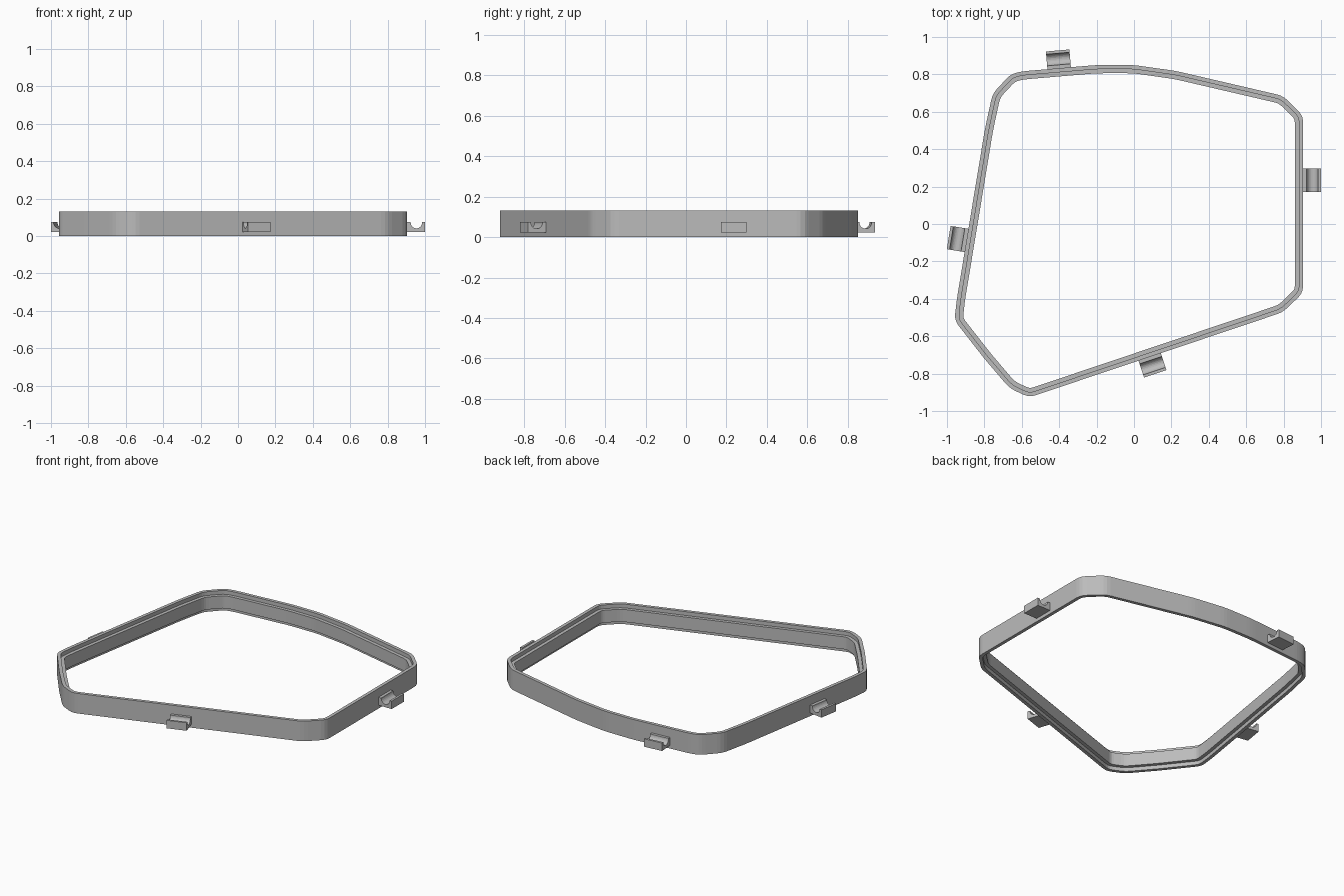
import bpy, bmesh, math
from mathutils import Vector

cube = bpy.data.objects.get("Cube")
if cube:
    bpy.data.objects.remove(cube, do_unlink=True)

grey = bpy.data.materials.new("matte_grey")
grey.use_nodes = True
colour = (0.5, 0.5, 0.5, 1)
grey.diffuse_color = colour
grey.node_tree.nodes["Principled BSDF"].inputs["Base Color"].default_value = colour


def make_object(name, loops, closed):
    """Bridge a list of equal-length point loops; cap the ends unless closed."""
    bm = bmesh.new()
    rings = [[bm.verts.new(p) for p in loop] for loop in loops]
    pairs = list(zip(rings, rings[1:] + rings[:1])) if closed else list(zip(rings, rings[1:]))
    for a, b in pairs:
        for i in range(len(a)):
            j = (i + 1) % len(a)
            bm.faces.new((a[i], a[j], b[j], b[i]))
    if not closed:
        bm.faces.new(rings[0])
        bm.faces.new(rings[-1])
    bmesh.ops.recalc_face_normals(bm, faces=bm.faces)
    mesh = bpy.data.meshes.new(name)
    bm.to_mesh(mesh)
    bm.free()
    mesh.materials.append(grey)
    obj = bpy.data.objects.new(name, mesh)
    bpy.context.collection.objects.link(obj)
    return obj


def round_corners(points, cut, steps=3):
    """Replace each corner by a short quadratic arc."""
    result = []
    for i, p in enumerate(points):
        before, after = points[i - 1] - p, points[(i + 1) % len(points)] - p
        a = p + before.normalized() * min(cut, before.length * 0.4)
        b = p + after.normalized() * min(cut, after.length * 0.4)
        for k in range(steps + 1):
            t = k / steps
            result.append(a * (1 - t) ** 2 + p * 2 * t * (1 - t) + b * t * t)
    return result


def inset(points, distance):
    """Mitred inward offset of a counter-clockwise outline."""
    result = []
    for i, p in enumerate(points):
        d1 = (p - points[i - 1]).normalized()
        d2 = (points[(i + 1) % len(points)] - p).normalized()
        n1, n2 = Vector((-d1.y, d1.x)), Vector((-d2.y, d2.x))
        result.append(p + (n1 + n2) * distance / (1 + n1.dot(n2)))
    return result


# Frame: irregular outline swept with a stepped section
outline = [Vector(p) for p in (
    (-0.56, -0.927), (0.797, -0.471), (0.904, -0.367), (0.904, 0.58),
    (0.797, 0.685), (0.225, 0.818), (0, 0.85), (-0.2, 0.85), (-0.6, 0.816),
    (-0.66, 0.8), (-0.756, 0.697), (-0.797, 0.508), (-0.947, -0.4),
    (-0.96, -0.515), (-0.8, -0.72), (-0.665, -0.878))]
outline = round_corners(outline, 0.035)
HEIGHT, RIM, WIDTH, STEP = 0.132, 0.022, 0.044, 0.025
section = [(0, 0), (0, HEIGHT), (RIM, HEIGHT), (RIM, HEIGHT - STEP),
           (WIDTH, HEIGHT - STEP), (WIDTH, STEP), (RIM, STEP), (RIM, 0)]
make_object("frame", [[(p.x, p.y, z) for p in inset(outline, d)] for d, z in section], True)

# Clips: blocks with a round groove, standing out from the frame
LOW, HIGH, REACH, HALF = 0.022, 0.074, 0.096, 0.063
groove = [(0.05 + 0.031 * math.cos(a), HIGH - 0.033 * math.sin(a))
          for a in (math.pi * k / 12 for k in range(13))]
clip_section = [(-0.015, LOW), (REACH, LOW), (REACH, HIGH)] + groove + [(-0.015, HIGH)]


def add_clip(name, x, y, angle):
    loops = [[(u, side, z) for u, z in clip_section] for side in (-HALF, HALF)]
    clip = make_object(name, loops, False)
    clip.location = (x, y, 0)
    clip.rotation_euler.z = math.radians(angle)


add_clip("left_clip", 0.904, 0.235, 0)
add_clip("back_clip", -0.40, 0.832, 95)
add_clip("right_clip", -0.896, -0.088, 170.6)
add_clip("front_clip", 0.083, -0.71, -71.5)
